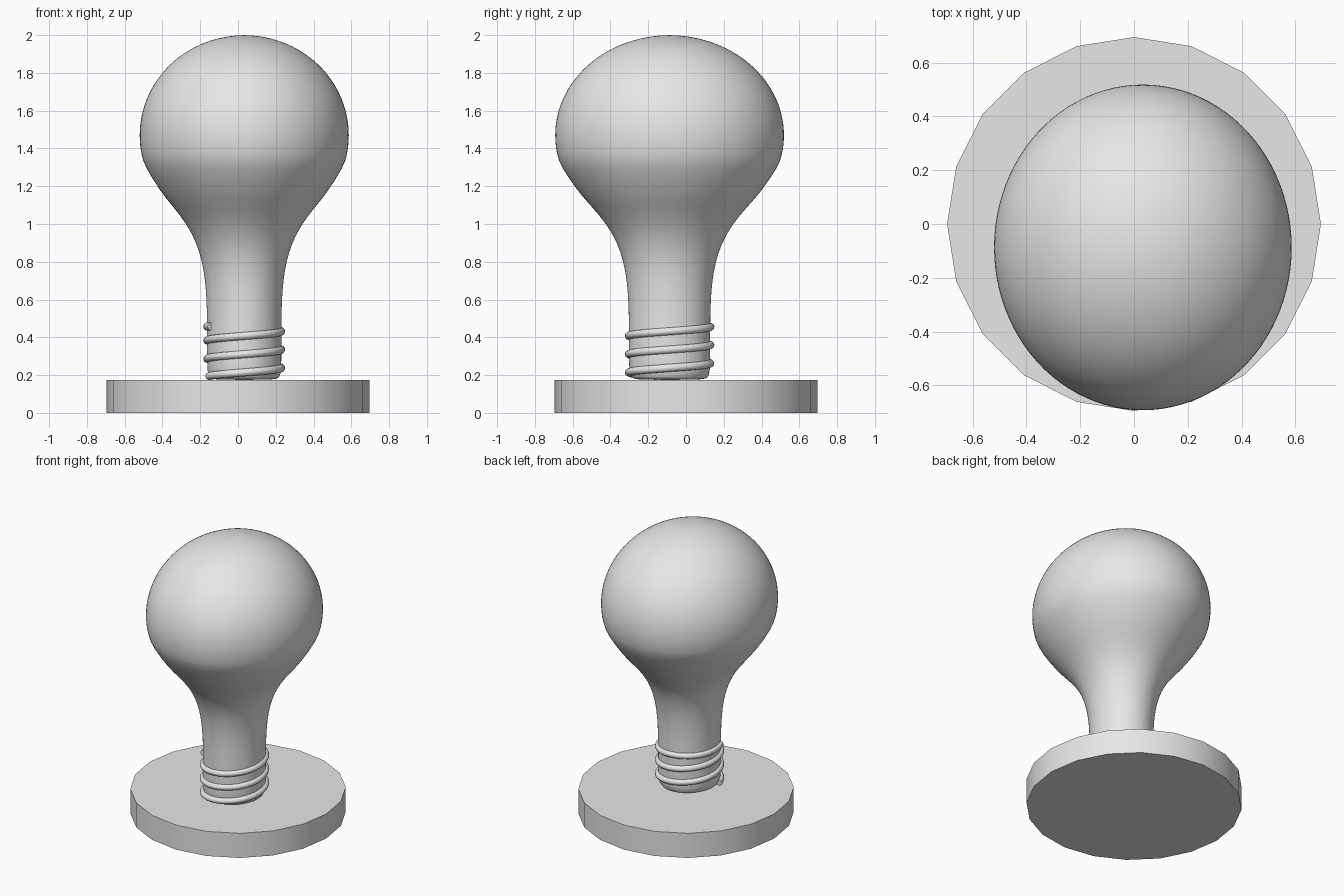
import bpy, bmesh, math
from mathutils import Vector

cube = bpy.data.objects.get("Cube")
if cube:
    bpy.data.objects.remove(cube, do_unlink=True)

grey = bpy.data.materials.new("plain grey")
grey.use_nodes = True
grey.diffuse_color = (0.8, 0.8, 0.8, 1)
grey.node_tree.nodes["Principled BSDF"].inputs["Base Color"].default_value = (0.8, 0.8, 0.8, 1)

# The bulb and its thread share an off-centre, slightly oval axis
AXIS = Vector((0.033, -0.087, 0))
OVAL = (1, 1.094, 1)


def add_object(name, bm):
    bmesh.ops.recalc_face_normals(bm, faces=bm.faces)
    mesh = bpy.data.meshes.new(name)
    bm.to_mesh(mesh)
    bm.free()
    mesh.materials.append(grey)
    obj = bpy.data.objects.new(name, mesh)
    bpy.context.collection.objects.link(obj)
    smooth(obj)
    return obj


def smooth(obj):
    bpy.ops.object.select_all(action='DESELECT')
    obj.select_set(True)
    bpy.context.view_layer.objects.active = obj
    bpy.ops.object.shade_smooth_by_angle(angle=math.radians(40))


# Base: twenty-sided disc
bm = bmesh.new()
bmesh.ops.create_cone(bm, cap_ends=True, segments=20, radius1=0.695,
                      radius2=0.695, depth=0.175)
bmesh.ops.translate(bm, verts=bm.verts, vec=(0, 0, 0.0875))
# put a corner exactly on the x axis
base = add_object("base", bm)

# Bulb: domed top blending into a narrow neck, turned around the axis
dome = [(0.556 * math.cos(a), 1.47 + 0.53 * math.sin(a))
        for a in (math.radians(90 - 6 * i) for i in range(19))]
neck = [(0.44, 1.165), (0.38, 1.095), (0.305, 1.0), (0.253, 0.9),
        (0.223, 0.8), (0.207, 0.7), (0.2, 0.6), (0.197, 0.5),
        (0.197, 0.35), (0.197, 0.21), (0.185, 0.185), (0.16, 0.176), (0, 0.175)]
bm = bmesh.new()
points = [bm.verts.new((max(r, 0), 0, z)) for r, z in dome + neck]
edges = [bm.edges.new(pair) for pair in zip(points, points[1:])]
bmesh.ops.spin(bm, geom=points + edges, cent=(0, 0, 0), axis=(0, 0, 1),
               angle=math.tau, steps=48)
bmesh.ops.remove_doubles(bm, verts=bm.verts, dist=0.0005)
bulb = add_object("bulb", bm)
bulb.location = AXIS
bulb.scale = OVAL
bulb.modifiers.new("rounding", 'SUBSURF').levels = 1
bulb.modifiers["rounding"].render_levels = 1

# Screw thread: a rising coil around the neck, flattening at its top end
PITCH = 0.097
STEPS = 40
curve = bpy.data.curves.new("screw_thread", 'CURVE')
curve.dimensions = '3D'
curve.bevel_depth = 0.021
curve.bevel_resolution = 3
curve.use_fill_caps = True
path = curve.splines.new('POLY')
first, last = int(-1.45 * STEPS), int(1.58 * STEPS)
path.points.add(last - first)
for point, i in zip(path.points, range(first, last + 1)):
    turn = i / STEPS
    angle = turn * math.tau
    z = min(0.335 + PITCH * turn, 0.457)
    point.co = (0.196 * math.cos(angle), 0.196 * math.sin(angle), z, 1)
path.use_smooth = True
curve.materials.append(grey)
thread = bpy.data.objects.new("screw_thread", curve)
bpy.context.collection.objects.link(thread)
thread.location = AXIS
thread.scale = OVAL
